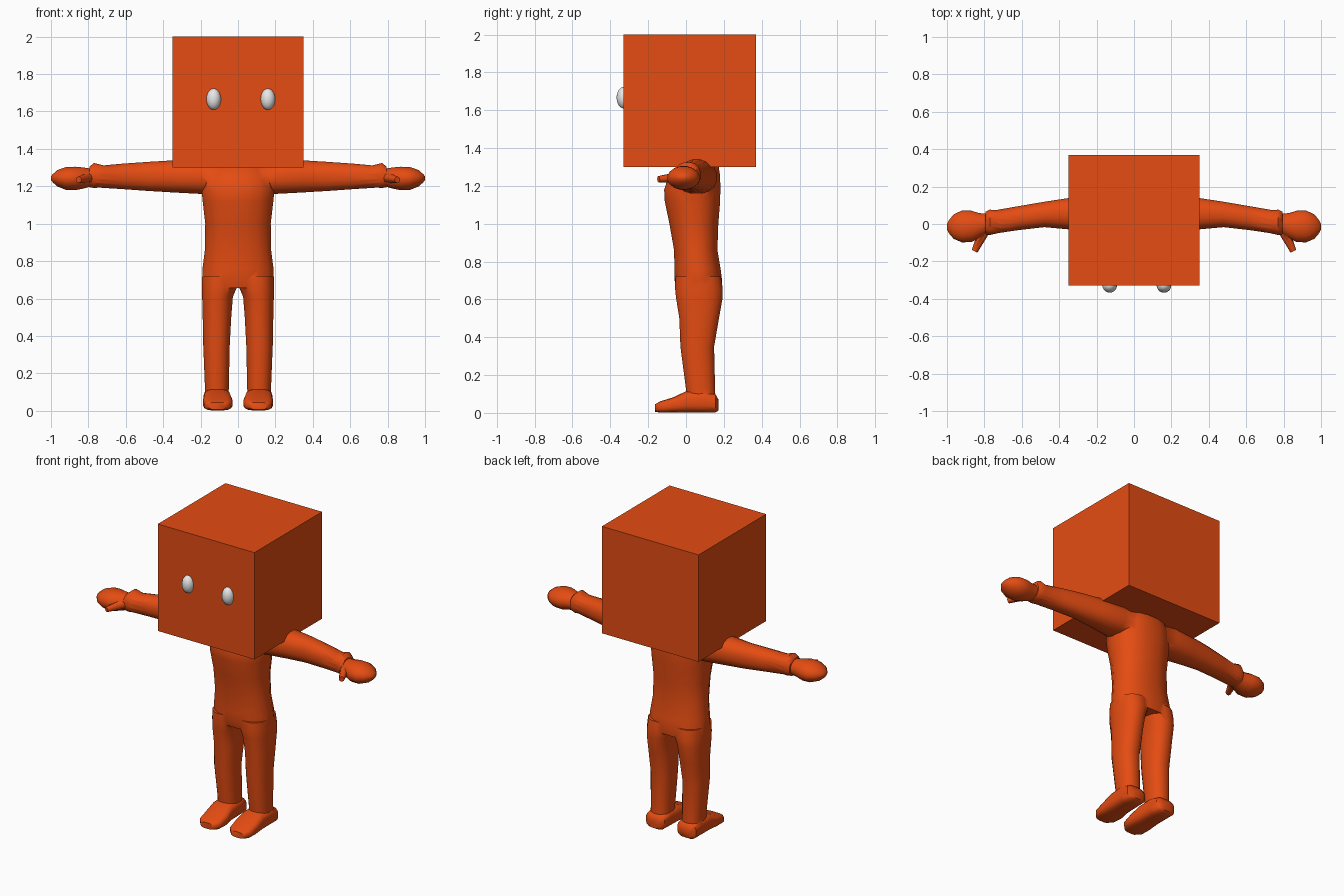
import bpy, bmesh, math
from mathutils import Vector

if "Cube" in bpy.data.objects:
    bpy.data.objects.remove(bpy.data.objects["Cube"])


def material(name, rgb):
    m = bpy.data.materials.new(name)
    m.diffuse_color = (*rgb, 1)
    m.use_nodes = True
    m.node_tree.nodes["Principled BSDF"].inputs["Base Color"].default_value = m.diffuse_color
    return m


ORANGE = material("orange", (0.78, 0.072, 0.006))
WHITE = material("eye white", (0.8, 0.8, 0.8))


def add_object(name, bm, mat):
    bmesh.ops.recalc_face_normals(bm, faces=bm.faces)
    me = bpy.data.meshes.new(name)
    bm.to_mesh(me)
    bm.free()
    me.materials.append(mat)
    ob = bpy.data.objects.new(name, me)
    bpy.context.collection.objects.link(ob)
    return ob


def loft(name, axis, sections, power=2.3, side=1, n=16):
    """Skin rounded sections: (position on axis, u min, u max, v min, v max)."""
    bm = bmesh.new()
    rings = []
    for p, u0, u1, v0, v1 in sections:
        ring = []
        for i in range(n):
            a = 2 * math.pi * (i + 0.5) / n
            c, s = math.cos(a), math.sin(a)
            u = (u0 + u1) / 2 + (u1 - u0) / 2 * math.copysign(abs(c) ** (2 / power), c)
            v = (v0 + v1) / 2 + (v1 - v0) / 2 * math.copysign(abs(s) ** (2 / power), s)
            x, y, z = {"x": (p, u, v), "y": (u, p, v), "z": (u, v, p)}[axis]
            ring.append(bm.verts.new((side * x, y, z)))
        rings.append(ring)
    for a, b in zip(rings, rings[1:]):
        for i in range(n):
            j = (i + 1) % n
            bm.faces.new((a[i], a[j], b[j], b[i]))
    bm.faces.new(rings[0])
    bm.faces.new(rings[-1])
    return add_object(name, bm, ORANGE)


def thumb(name, side):
    """Short tapered thumb pointing forward from the palm."""
    a, b = Vector((0.80, -0.035, 1.245)), Vector((0.852, -0.145, 1.235))
    bm = bmesh.new()
    bmesh.ops.create_cone(bm, cap_ends=True, segments=8, radius1=0.03, radius2=0.017,
                          depth=(b - a).length)
    q = (b - a).to_track_quat("Z", "Y")
    for v in bm.verts:
        v.co = q @ v.co + (a + b) / 2
        v.co.x *= side
    return add_object(name, bm, ORANGE)


# Torso, from hips to neck
body = loft("body", "z", [
    (0.655, -0.188, 0.188, -0.050, 0.188), (0.70, -0.195, 0.195, -0.062, 0.193),
    (0.76, -0.193, 0.193, -0.063, 0.185), (0.86, -0.180, 0.180, -0.065, 0.168),
    (1.00, -0.178, 0.178, -0.090, 0.173), (1.12, -0.192, 0.192, -0.115, 0.183),
    (1.18, -0.198, 0.198, -0.118, 0.184), (1.25, -0.195, 0.195, -0.095, 0.183),
    (1.30, -0.165, 0.165, -0.050, 0.175), (1.335, -0.11, 0.11, 0.0, 0.145)])

parts = []
for label, s in (("right", 1), ("left", -1)):
    # Leg
    parts.append(loft(label + "_leg", "z", [
        (0.04, 0.050, 0.178, 0.005, 0.158), (0.13, 0.048, 0.178, -0.002, 0.155),
        (0.35, 0.043, 0.187, -0.031, 0.150), (0.50, 0.035, 0.190, -0.037, 0.176),
        (0.61, 0.026, 0.193, -0.055, 0.196), (0.66, 0.004, 0.195, -0.060, 0.196),
        (0.72, 0.002, 0.192, -0.058, 0.186)], side=s))
    # Foot with raised ankle and flat toe
    parts.append(loft(label + "_foot", "y", [
        (0.172, 0.07, 0.15, 0.012, 0.07), (0.155, 0.045, 0.182, 0.002, 0.10),
        (0.09, 0.040, 0.185, 0.001, 0.12), (0.0, 0.038, 0.185, 0.001, 0.115),
        (-0.07, 0.028, 0.188, 0.001, 0.082), (-0.135, 0.036, 0.182, 0.001, 0.062),
        (-0.165, 0.065, 0.155, 0.006, 0.045)], power=3.2, side=s))
    # Arm from the shoulder to the wrist
    parts.append(loft(label + "_arm", "x", [
        (0.05, -0.03, 0.150, 1.165, 1.318), (0.20, -0.052, 0.165, 1.158, 1.335),
        (0.35, -0.030, 0.140, 1.166, 1.340), (0.48, -0.018, 0.120, 1.174, 1.332),
        (0.62, -0.034, 0.096, 1.184, 1.322), (0.77, -0.056, 0.070, 1.194, 1.308)], side=s))
    # Flared cuff
    parts.append(loft(label + "_cuff", "x", [
        (0.715, -0.047, 0.072, 1.194, 1.312), (0.77, -0.060, 0.078, 1.190, 1.326),
        (0.795, -0.055, 0.066, 1.194, 1.305)], side=s))
    # Mitten hand
    parts.append(loft(label + "_hand", "x", [
        (0.78, -0.050, 0.055, 1.200, 1.295), (0.83, -0.078, 0.060, 1.186, 1.302),
        (0.87, -0.098, 0.073, 1.178, 1.306), (0.92, -0.100, 0.074, 1.180, 1.304),
        (0.965, -0.080, 0.052, 1.198, 1.288), (0.99, -0.05, 0.020, 1.220, 1.266),
        (1.0, -0.03, 0.0, 1.234, 1.254)], power=2.0, side=s))
    parts.append(thumb(label + "_thumb", s))

# Fuse limbs into one continuous body
bpy.context.view_layer.objects.active = body
body.select_set(True)
for part in parts:
    mod = body.modifiers.new("fuse", "BOOLEAN")
    mod.operation, mod.solver, mod.object = "UNION", "EXACT", part
    bpy.ops.object.modifier_apply(modifier=mod.name)
    bpy.data.objects.remove(part)
bpy.ops.object.shade_smooth_by_angle(angle=math.radians(50))

# Cube head
bm = bmesh.new()
bmesh.ops.create_cube(bm, size=0.7)
bmesh.ops.translate(bm, verts=bm.verts, vec=(0, 0.02, 1.65))
add_object("head", bm, ORANGE)

# Oval eyes
for label, x in (("left", -0.13), ("right", 0.16)):
    bm = bmesh.new()
    bmesh.ops.create_uvsphere(bm, u_segments=20, v_segments=12, radius=1)
    for v in bm.verts:
        v.co = Vector((v.co.x * 0.039, v.co.y * 0.038, v.co.z * 0.057)) + Vector((x, -0.329, 1.666))
    for f in bm.faces:
        f.smooth = True
    add_object(label + "_eye", bm, WHITE)
